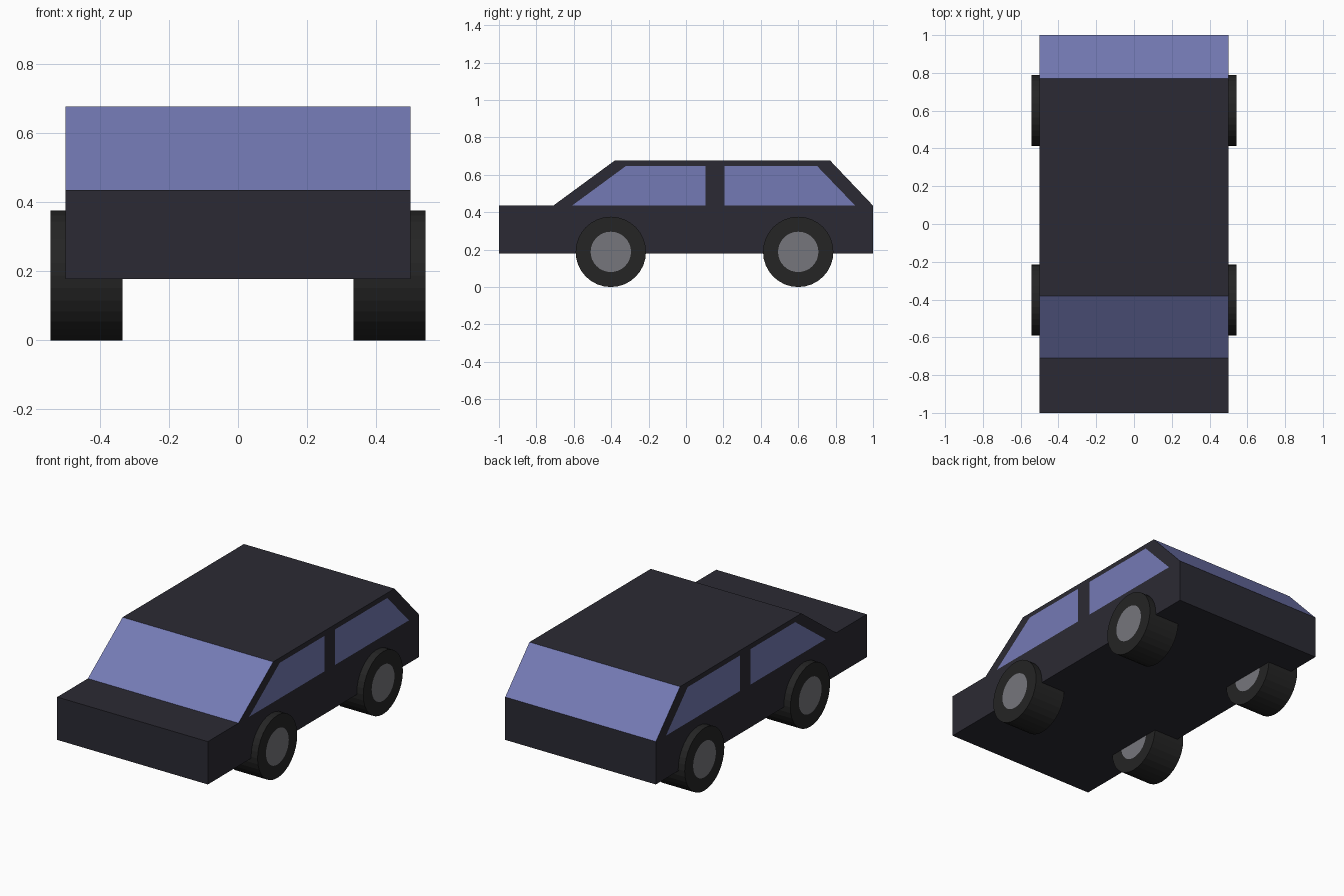
import bpy, bmesh
from math import pi
from mathutils import Matrix

if "Cube" in bpy.data.objects:
    bpy.data.objects.remove(bpy.data.objects["Cube"])


def material(name, r, g, b):
    m = bpy.data.materials.new(name)
    m.diffuse_color = (r, g, b, 1)
    m.use_nodes = True
    m.node_tree.nodes["Principled BSDF"].inputs["Base Color"].default_value = m.diffuse_color
    return m


PAINT = material("paint", 0.024, 0.023, 0.033)
GLASS = material("glass", 0.175, 0.195, 0.46)
RUBBER = material("rubber", 0.018, 0.018, 0.018)
METAL = material("metal", 0.18, 0.18, 0.20)


def make_object(name, bm, *mats):
    mesh = bpy.data.meshes.new(name)
    bm.to_mesh(mesh)
    bm.free()
    for m in mats:
        mesh.materials.append(m)
    ob = bpy.data.objects.new(name, mesh)
    bpy.context.collection.objects.link(ob)
    return ob


# Body: side profile (y, z) extruded across the width; sloping faces are glass
profile = [(-1, 0.178), (1, 0.178), (1, 0.435), (0.77, 0.677),
           (-0.38, 0.677), (-0.71, 0.435), (-1, 0.435)]
bm = bmesh.new()
side = bm.faces.new([bm.verts.new((-0.5, y, z)) for y, z in profile])
ext = bmesh.ops.extrude_face_region(bm, geom=[side], use_keep_orig=True)
bmesh.ops.translate(bm, vec=(1, 0, 0),
                    verts=[v for v in ext["geom"] if isinstance(v, bmesh.types.BMVert)])
bmesh.ops.recalc_face_normals(bm, faces=bm.faces)
for f in bm.faces:
    if f.normal.z > 0.3 and abs(f.normal.y) > 0.3:
        f.material_index = 1
make_object("body", bm, PAINT, GLASS)

# Side windows: flat panes lying on both flanks
windows = {
    "front": [(-0.61, 0.435), (0.105, 0.435), (0.105, 0.648), (-0.32, 0.648)],
    "rear": [(0.205, 0.435), (0.905, 0.435), (0.70, 0.648), (0.205, 0.648)],
}
for place, outline in windows.items():
    for sname, s in (("right", 1), ("left", -1)):
        bm = bmesh.new()
        f = bm.faces.new([bm.verts.new((s * 0.501, y, z)) for y, z in outline])
        if f.calc_center_median().x and s < 0:
            f.normal_flip()
        make_object(f"{place}_{sname}_window", bm, GLASS)

# Wheels: tyre cylinders with an inset hub disc on each end
for place, y in (("front", -0.402), ("rear", 0.6)):
    for sname, s in (("right", 1), ("left", -1)):
        bm = bmesh.new()
        bmesh.ops.create_cone(bm, cap_ends=True, segments=32, radius1=0.188,
                              radius2=0.188, depth=0.208,
                              matrix=Matrix.Rotation(pi / 2, 4, "Y"))
        caps = [f for f in bm.faces if len(f.verts) > 4]
        bmesh.ops.inset_individual(bm, faces=caps, thickness=0.08)
        for f in bm.faces:
            f.material_index = 1 if len(f.verts) > 4 else 0
        wheel = make_object(f"{place}_{sname}_wheel", bm, RUBBER, METAL)
        wheel.location = (s * 0.439, y, 0.188)
